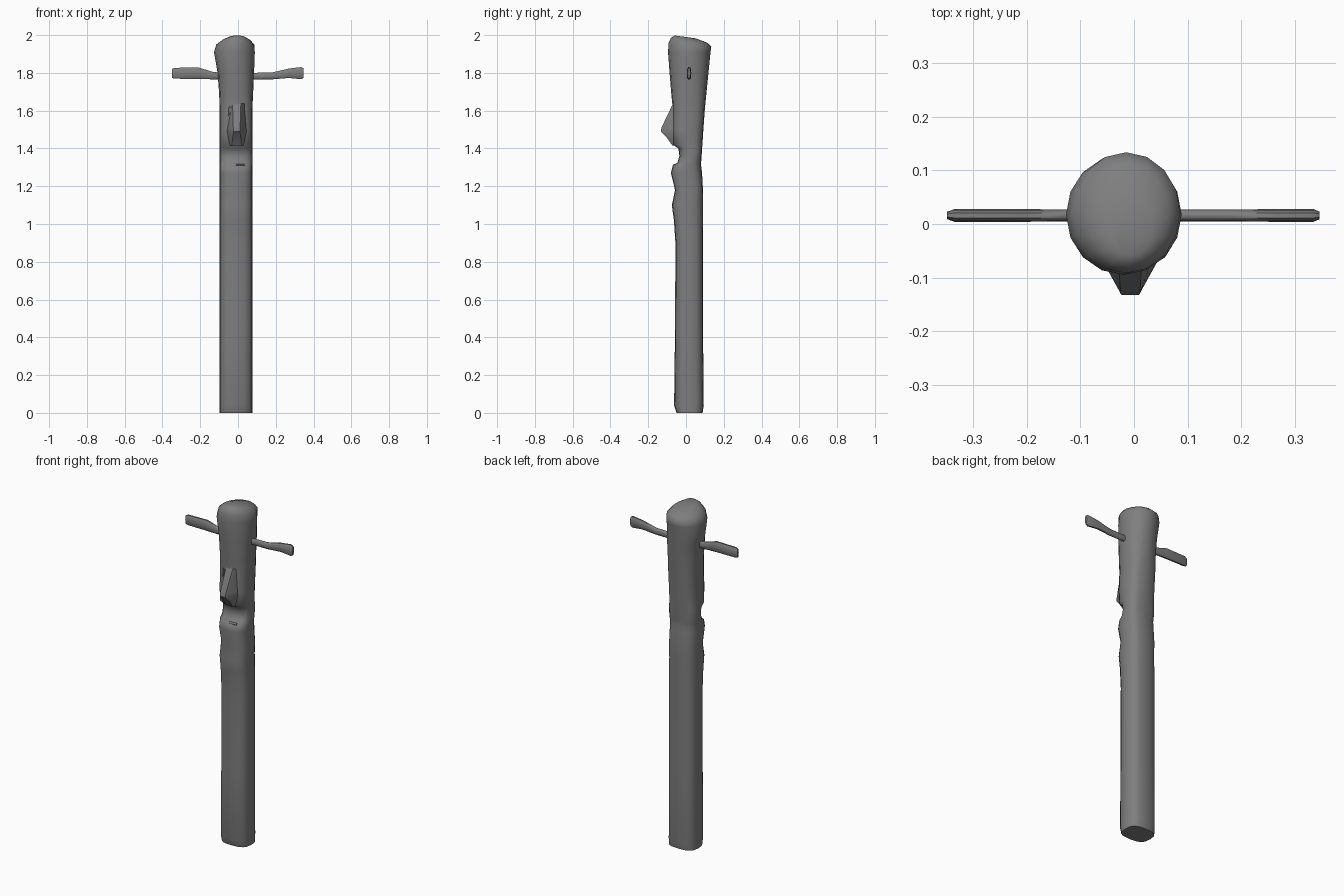
import bpy, bmesh
from math import sin, cos, pi, copysign, radians

old = bpy.data.objects.get("Cube")
if old:
    bpy.data.objects.remove(old)

# One plain stone grey for the whole carving
stone = bpy.data.materials.new("stone grey")
stone.use_nodes = True
GREY = (0.21, 0.21, 0.21, 1)
stone.diffuse_color = GREY
stone.node_tree.nodes["Principled BSDF"].inputs["Base Color"].default_value = GREY


def rounded(value, power):
    """Bend a circle coordinate towards a rounded square."""
    return copysign(abs(value) ** power, value)


def oval(sides, power):
    """Unit outline, from -1 to 1 in both directions."""
    angles = [2 * pi * i / sides for i in range(sides)]
    return [(rounded(cos(a), power), rounded(sin(a), power)) for a in angles]


def loft(name, rings, sharp_angle):
    """Skin a list of point rings and cap both ends."""
    bm = bmesh.new()
    loops = [[bm.verts.new(point) for point in ring] for ring in rings]
    for low, high in zip(loops, loops[1:]):
        for i in range(len(low)):
            j = (i + 1) % len(low)
            bm.faces.new((low[i], low[j], high[j], high[i]))
    bm.faces.new(loops[0])
    bm.faces.new(loops[-1])
    bmesh.ops.recalc_face_normals(bm, faces=bm.faces)
    mesh = bpy.data.meshes.new(name)
    bm.to_mesh(mesh)
    bm.free()
    mesh.materials.append(stone)
    obj = bpy.data.objects.new(name, mesh)
    bpy.context.collection.objects.link(obj)
    bpy.ops.object.select_all(action="DESELECT")
    obj.select_set(True)
    bpy.context.view_layer.objects.active = obj
    bpy.ops.object.shade_smooth_by_angle(angle=radians(sharp_angle))
    return obj


def body_ring(z, left, right, front, back, power, tilt=0):
    """Horizontal slice of the post; tilt lowers its back edge."""
    cx, rx = (left + right) / 2, (right - left) / 2
    cy, ry = (front + back) / 2, (back - front) / 2
    return [(cx + rx * u, cy + ry * v, z - tilt * (v + 1) / 2)
            for u, v in oval(16, power)]


# Post with chin, lips and brow carved into its front
LEFT, RIGHT = -0.097, 0.076
shaft = [(0, -0.05, 0.088), (0.04, -0.063, 0.094), (0.45, -0.058, 0.09),
         (0.9, -0.056, 0.09), (1.02, -0.064, 0.09), (1.1, -0.075, 0.09),
         (1.18, -0.058, 0.09), (1.27, -0.08, 0.085), (1.31, -0.07, 0.08),
         (1.325, -0.045, 0.08), (1.36, -0.035, 0.083), (1.4, -0.04, 0.085),
         (1.42, -0.07, 0.087), (1.5, -0.076, 0.092), (1.61, -0.07, 0.1)]
rings = [body_ring(z, LEFT, RIGHT, front, back, 0.68) for z, front, back in shaft]

# Swelling head with a domed, backward-sloping crown
head = [(1.69, -0.1, 0.08, -0.078, 0.108, 0.8, 0),
        (1.8, -0.108, 0.085, -0.087, 0.119, 0.9, 0),
        (1.91, -0.127, 0.089, -0.095, 0.13, 1, 0),
        (1.96, -0.115, 0.086, -0.092, 0.134, 1, 0.02),
        (1.985, -0.085, 0.066, -0.08, 0.112, 1, 0.025),
        (1.998, -0.045, 0.035, -0.06, 0.05, 1, 0.015)]
rings += [body_ring(*ring) for ring in head]
loft("carved_post", rings, 60)

# Nose: wedge that widens towards its overhanging tip
nose = []
for z, tip, tip_half, root_half in [(1.415, -0.072, 0.025, 0.035),
                                    (1.455, -0.1, 0.022, 0.045),
                                    (1.49, -0.133, 0.016, 0.052),
                                    (1.51, -0.13, 0.018, 0.05),
                                    (1.64, -0.068, 0.022, 0.04)]:
    nose.append([(-0.007 + x, y, z) for x, y in
                 [(-root_half, -0.04), (-root_half, -0.068), (-tip_half, tip),
                  (tip_half, tip), (root_half, -0.068), (root_half, -0.04)]])
loft("nose", nose, 45)

# Mouth line, a thin dip marked below the lips
loft("mouth", [[(x, -0.06 + 0.01 * u, 1.312 + 0.005 * v) for u, v in oval(8, 1)]
               for x in (-0.01, 0.035)], 40)


def arm(name, side, stations):
    """Flat paddle reaching out sideways from inside the head."""
    rings = [[(side * x, 0.016 + thick * u, (low + high) / 2 + (high - low) / 2 * v)
              for u, v in oval(10, 0.8)] for x, low, high, thick in stations]
    loft(name, rings, 50)


arm("left_arm", 1, [(0.03, 1.765, 1.8, 0.011), (0.18, 1.765, 1.803, 0.011),
                    (0.27, 1.772, 1.824, 0.012), (0.335, 1.765, 1.832, 0.012),
                    (0.347, 1.772, 1.826, 0.007)])
arm("right_arm", -1, [(0.03, 1.765, 1.8, 0.011), (0.13, 1.765, 1.805, 0.011),
                      (0.21, 1.767, 1.83, 0.012), (0.335, 1.768, 1.828, 0.012),
                      (0.349, 1.772, 1.822, 0.007)])
